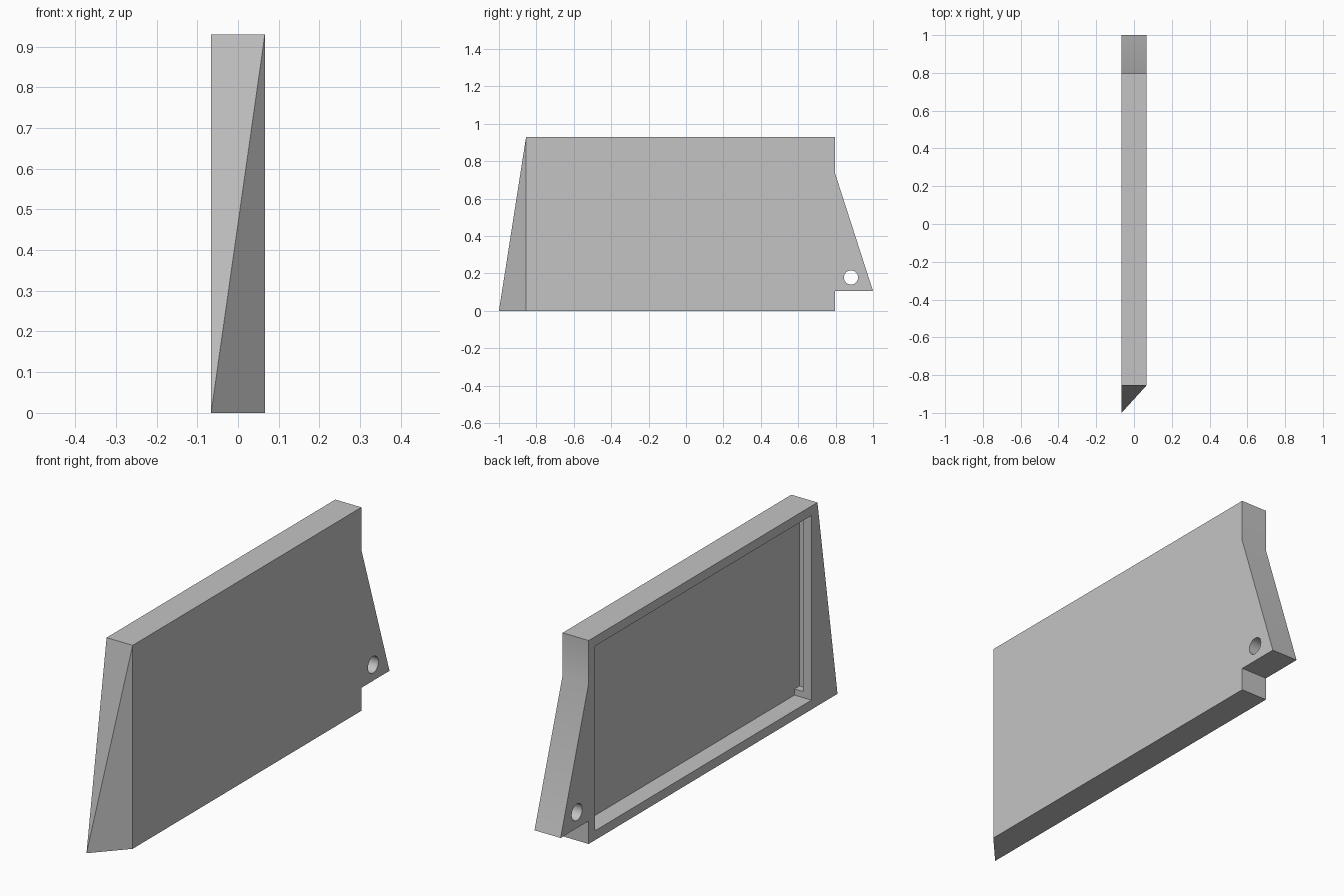
import bpy
import bmesh
from math import pi, radians
from mathutils import Matrix, Vector

if "Cube" in bpy.data.objects:
    bpy.data.objects.remove(bpy.data.objects["Cube"], do_unlink=True)

HALF = 0.066       # half thickness
TOP = 0.93         # panel height
FRONT = -0.855     # upright front edge
BACK = 0.797       # upright back edge
RIM = 0.043        # border around the recess
FLOOR = 0.086      # recess depth

grey = bpy.data.materials.new("plain_grey")
grey.use_nodes = True
colour = (0.55, 0.55, 0.55, 1)
grey.diffuse_color = colour
grey.node_tree.nodes["Principled BSDF"].inputs["Base Color"].default_value = colour


def add_object(name, bm):
    bmesh.ops.recalc_face_normals(bm, faces=bm.faces)
    mesh = bpy.data.meshes.new(name)
    bm.to_mesh(mesh)
    bm.free()
    mesh.materials.append(grey)
    obj = bpy.data.objects.new(name, mesh)
    bpy.context.collection.objects.link(obj)
    return obj


def box(name, low, high):
    low, high = Vector(low), Vector(high)
    bm = bmesh.new()
    matrix = Matrix.Translation((low + high) / 2) @ Matrix.Diagonal((*(high - low), 1))
    bmesh.ops.create_cube(bm, size=1, matrix=matrix)
    return add_object(name, bm)


def cut(target, cutter):
    cutter.hide_render = True
    mod = target.modifiers.new("cut", "BOOLEAN")
    mod.operation = "DIFFERENCE"
    mod.solver = "EXACT"
    mod.object = cutter
    bpy.context.view_layer.objects.active = target
    bpy.ops.object.modifier_apply(modifier=mod.name)
    bpy.data.objects.remove(cutter, do_unlink=True)


# Panel: side profile with a hinge tail; the front foot sweeps out on one side
outline = [(BACK, 0), (BACK, 0.105), (1, 0.105), (BACK, 0.735), (BACK, TOP), (FRONT, TOP)]
bm = bmesh.new()
near = [bm.verts.new((HALF, y, z)) for y, z in outline + [(FRONT, 0)]]
far = [bm.verts.new((-HALF, y, z)) for y, z in outline + [(-1, 0)]]
bm.faces.new(near)
bm.faces.new(far[::-1])
last = len(outline)
for i in range(last + 1):
    j = (i + 1) % (last + 1)
    if i == last - 1:
        # Folded front made of two triangles
        bm.faces.new((near[i], far[i], far[j]))
        bm.faces.new((near[i], far[j], near[j]))
    else:
        bm.faces.new((near[i], far[i], far[j], near[j]))
panel = add_object("panel", bm)

# Shallow tray on the -x side
cut(panel, box("tray_cutter", (-HALF - 0.1, FRONT + RIM, RIM),
               (-HALF + FLOOR, BACK - RIM - 0.003, TOP - RIM)))

# Undercut slot in the front wall of the tray
cut(panel, box("slot_cutter", (-HALF + FLOOR / 2, FRONT + 0.007, RIM + 0.028),
               (-HALF + FLOOR, FRONT + RIM + 0.05, TOP - RIM - 0.028)))

# Round hinge hole through the tail
bm = bmesh.new()
bmesh.ops.create_cone(bm, cap_ends=True, segments=32, radius1=0.038, radius2=0.038, depth=0.4,
                      matrix=Matrix.Translation((0, 0.882, 0.178)) @ Matrix.Rotation(pi / 2, 4, "Y"))
cut(panel, add_object("hole_cutter", bm))

bpy.ops.object.select_all(action="DESELECT")
panel.select_set(True)
bpy.context.view_layer.objects.active = panel
bpy.ops.object.shade_smooth_by_angle(angle=radians(30))
